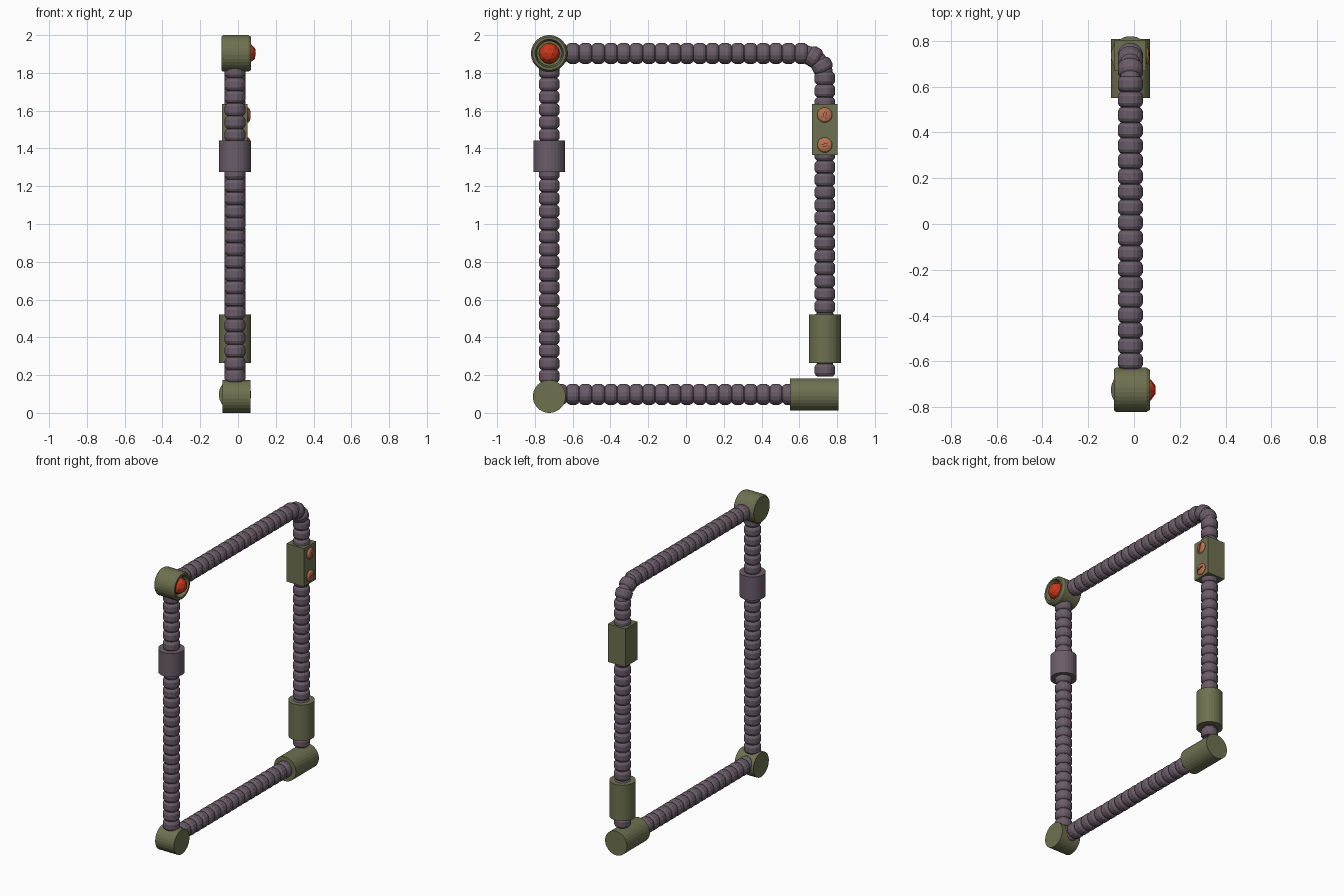
import bpy, bmesh, math
from mathutils import Vector

if "Cube" in bpy.data.objects:
    bpy.data.objects.remove(bpy.data.objects["Cube"])

CX = -0.016            # x of the pipe centre line
YL, YR = -0.724, 0.735  # left and right pipes
ZT, ZB = 1.903, 0.098   # top and bottom pipes


def material(name, rgb):
    m = bpy.data.materials.new(name)
    m.diffuse_color = (*rgb, 1)
    m.use_nodes = True
    m.node_tree.nodes["Principled BSDF"].inputs["Base Color"].default_value = m.diffuse_color
    return m


PURPLE = material("dusty_purple", (0.145, 0.108, 0.14))
OLIVE = material("olive", (0.155, 0.165, 0.08))
RED = material("red", (0.6, 0.04, 0.01))
COPPER = material("copper", (0.5, 0.17, 0.08))


def finish(name, bm, mat):
    bmesh.ops.recalc_face_normals(bm, faces=bm.faces[:])
    me = bpy.data.meshes.new(name)
    bm.to_mesh(me)
    bm.free()
    me.materials.append(mat)
    ob = bpy.data.objects.new(name, me)
    bpy.context.collection.objects.link(ob)
    return ob


def skin(name, rings, sides, mat):
    """Skin circles given as (centre, axis, radius) and cap both ends."""
    bm = bmesh.new()
    loops = []
    for c, axis, r in rings:
        axis = Vector(axis).normalized()
        u = Vector((0, 1, 0)) if abs(axis.x) > 0.5 else Vector((1, 0, 0))
        v = axis.cross(u)
        angles = [2 * math.pi * (i + 0.5) / sides for i in range(sides)]
        loops.append([bm.verts.new(Vector(c) + r * (u * math.cos(a) + v * math.sin(a)))
                      for a in angles])
    for a, b in zip(loops, loops[1:]):
        for i in range(sides):
            j = (i + 1) % sides
            bm.faces.new((a[i], a[j], b[j], b[i]))
    bm.faces.new(loops[0])
    bm.faces.new(loops[-1])
    return finish(name, bm, mat)


def lathe(name, centre, axis, profile, mat, sides=28):
    axis = Vector(axis)
    return skin(name, [(Vector(centre) + axis * t, axis, r) for r, t in profile], sides, mat)


def box(name, centre, size, mat, turn=0):
    bm = bmesh.new()
    bmesh.ops.create_cube(bm, size=1)
    bmesh.ops.scale(bm, vec=size, verts=bm.verts[:])
    ob = finish(name, bm, mat)
    ob.location = centre
    ob.rotation_euler.x = turn
    return ob


def beaded_pipe(name, beads):
    """Ribbed hose from a list of (bead centre, direction)."""
    rings = []
    for c, d in beads:
        c, d = Vector(c), Vector(d)
        for t, r in ((-0.0325, 0.043), (-0.027, 0.050), (-0.016, 0.056),
                     (0.016, 0.056), (0.027, 0.050), (0.0325, 0.043)):
            rings.append((c + d * t, d, r))
    return skin(name, rings, 16, PURPLE)


# Ribbed hoses: left, bottom, and the top one that bends down the right side
P = 0.0672
beaded_pipe("left_hose", [((CX, YL, 1.874 - P * k), (0, 0, -1)) for k in range(27)])
beaded_pipe("bottom_hose", [((CX, -0.666 + P * k, ZB), (0, 1, 0)) for k in range(21)])

R = 0.125                                # bend radius
straight = YR - R - (-0.666)
bend = R * math.pi / 2
path = []
for k in range(46):
    s = P * k
    if s < straight:
        path.append(((CX, -0.666 + s, ZT), (0, 1, 0)))
    elif s < straight + bend:
        a = (s - straight) / R
        path.append(((CX, YR - R + R * math.sin(a), ZT - R + R * math.cos(a)),
                     (0, math.cos(a), -math.sin(a))))
    else:
        z = ZT - R - (s - straight - bend)
        if z > 0.12:
            path.append(((CX, YR, z), (0, 0, -1)))
beaded_pipe("top_and_right_hose", path)

# Lamp housing with a recessed front and a faceted red lamp
lathe("lamp_housing", (0, YL, ZT), (1, 0, 0),
      [(0.090, -0.088), (0.097, -0.078), (0.097, 0.055), (0.088, 0.069),
       (0.075, 0.069), (0.066, 0.035)], OLIVE, 32)
bm = bmesh.new()
bmesh.ops.create_icosphere(bm, subdivisions=2, radius=0.056)
finish("lamp", bm, RED).location = (0.041, YL, ZT)

# Corner joints and sleeves
lathe("bottom_left_joint", (0, YL, 0.087), (1, 0, 0), [(0.087, -0.083), (0.087, 0.065)], OLIVE)
lathe("bottom_right_joint", (CX, 0, 0.097), (0, 1, 0), [(0.086, 0.55), (0.086, 0.808)], OLIVE)
lathe("right_sleeve", (CX, YR, 0), (0, 0, 1), [(0.085, 0.265), (0.085, 0.52)], OLIVE)
lathe("left_sleeve", (CX, YL, 0), (0, 0, 1), [(0.085, 1.275), (0.085, 1.442)], PURPLE)

# Control block with two slotted screws
box("control_block", (-0.017, YR, 1.5), (0.137, 0.136, 0.27), OLIVE)
for label, z, turn in (("upper", 1.577, 75), ("lower", 1.418, 15)):
    screw = lathe(label + "_screw", (0, YR, z), (1, 0, 0),
                  [(0.040, 0.03), (0.040, 0.054), (0.033, 0.062), (0.018, 0.067)], COPPER, 16)
    slot = box(label + "_slot_cutter", (0.069, YR, z), (0.02, 0.058, 0.011), COPPER,
               math.radians(turn))
    slot.hide_render = True
    slot.hide_set(True)
    cut = screw.modifiers.new("slot", "BOOLEAN")
    cut.operation = "DIFFERENCE"
    cut.solver = "EXACT"
    cut.object = slot
